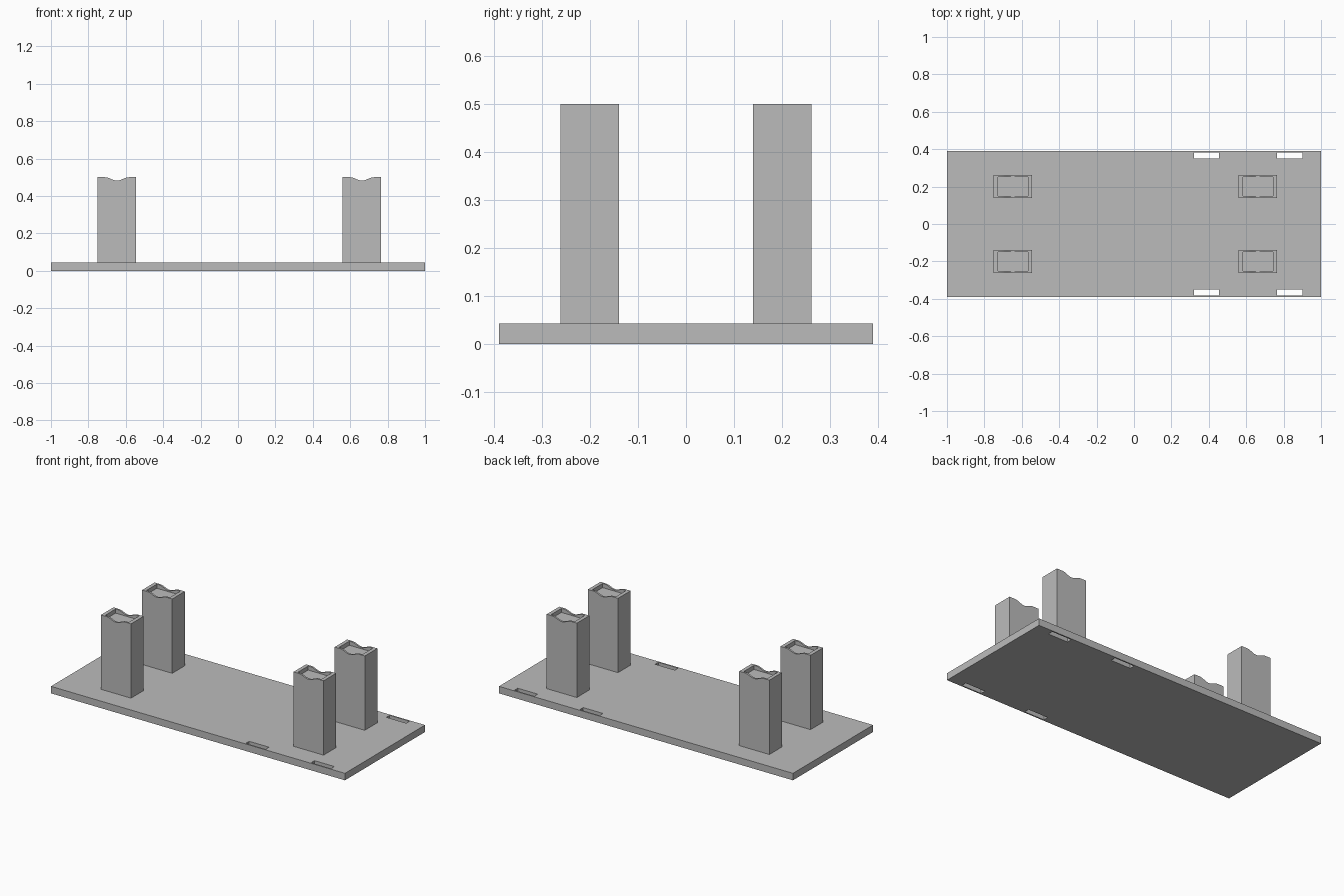
import bpy
import bmesh
import math

cube = bpy.data.objects.get("Cube")
if cube:
    bpy.data.objects.remove(cube, do_unlink=True)

# Single plain grey finish
grey = bpy.data.materials.new("plain grey")
grey.use_nodes = True
colour = (0.5, 0.5, 0.5, 1)
grey.diffuse_color = colour
grey.node_tree.nodes["Principled BSDF"].inputs["Base Color"].default_value = colour

THICK = 0.043
TOP = 0.5
HALF_W, HALF_D = 0.1025, 0.061
NOTCH_W, NOTCH_DEPTH = 0.064, 0.018


def make_object(name, bm):
    bmesh.ops.recalc_face_normals(bm, faces=bm.faces)
    mesh = bpy.data.meshes.new(name)
    bm.to_mesh(mesh)
    bm.free()
    mesh.materials.append(grey)
    obj = bpy.data.objects.new(name, mesh)
    bpy.context.collection.objects.link(obj)
    return obj


def box(name, x, y, z):
    """Box from (low, high) ranges on each axis."""
    bm = bmesh.new()
    bmesh.ops.create_cube(bm, size=1)
    for v in bm.verts:
        v.co = [r[0] if c < 0 else r[1] for c, r in zip(v.co, (x, y, z))]
    return make_object(name, bm)


def cut(obj, cutter):
    mod = obj.modifiers.new("cut", 'BOOLEAN')
    mod.operation = 'DIFFERENCE'
    mod.solver = 'EXACT'
    mod.object = cutter
    cutter.hide_render = True
    bpy.context.view_layer.objects.active = obj
    bpy.ops.object.modifier_apply(modifier=mod.name)
    bpy.data.objects.remove(cutter, do_unlink=True)


def post(name, cx, cy):
    """Upright with a soft dip across the top and a shallow pocket."""
    steps = 16
    outline = [(-HALF_W, THICK), (-HALF_W, TOP)]
    for i in range(steps + 1):
        t = 2 * i / steps - 1
        dip = NOTCH_DEPTH * (1 + math.cos(math.pi * t)) / 2
        outline.append((t * NOTCH_W, TOP - dip))
    outline += [(HALF_W, TOP), (HALF_W, THICK)]
    bm = bmesh.new()
    face = bm.faces.new([bm.verts.new((cx + x, cy - HALF_D, z)) for x, z in outline])
    ext = bmesh.ops.extrude_face_region(bm, geom=[face])
    verts = [g for g in ext["geom"] if isinstance(g, bmesh.types.BMVert)]
    bmesh.ops.translate(bm, verts=verts, vec=(0, 2 * HALF_D, 0))
    obj = make_object(name, bm)
    pocket = box("pocket_cutter", (cx - 0.08, cx + 0.08), (cy - 0.05, cy + 0.05),
                 (TOP - 0.025, TOP + 0.1))
    cut(obj, pocket)
    return obj


# Base plate with two through slots along each long edge
plate = box("base_plate", (-1, 1), (-0.389, 0.389), (0, THICK))
for x in (0.32, 0.765):
    for y in (-0.381, 0.349):
        cut(plate, box("slot_cutter", (x, x + 0.135), (y, y + 0.032), (-0.1, 0.1)))

# Four uprights
for side, cx in (("right", -0.6475), ("left", 0.6625)):
    for end, cy in (("front", -0.2), ("back", 0.2)):
        post(f"{end}_{side}_post", cx, cy)
